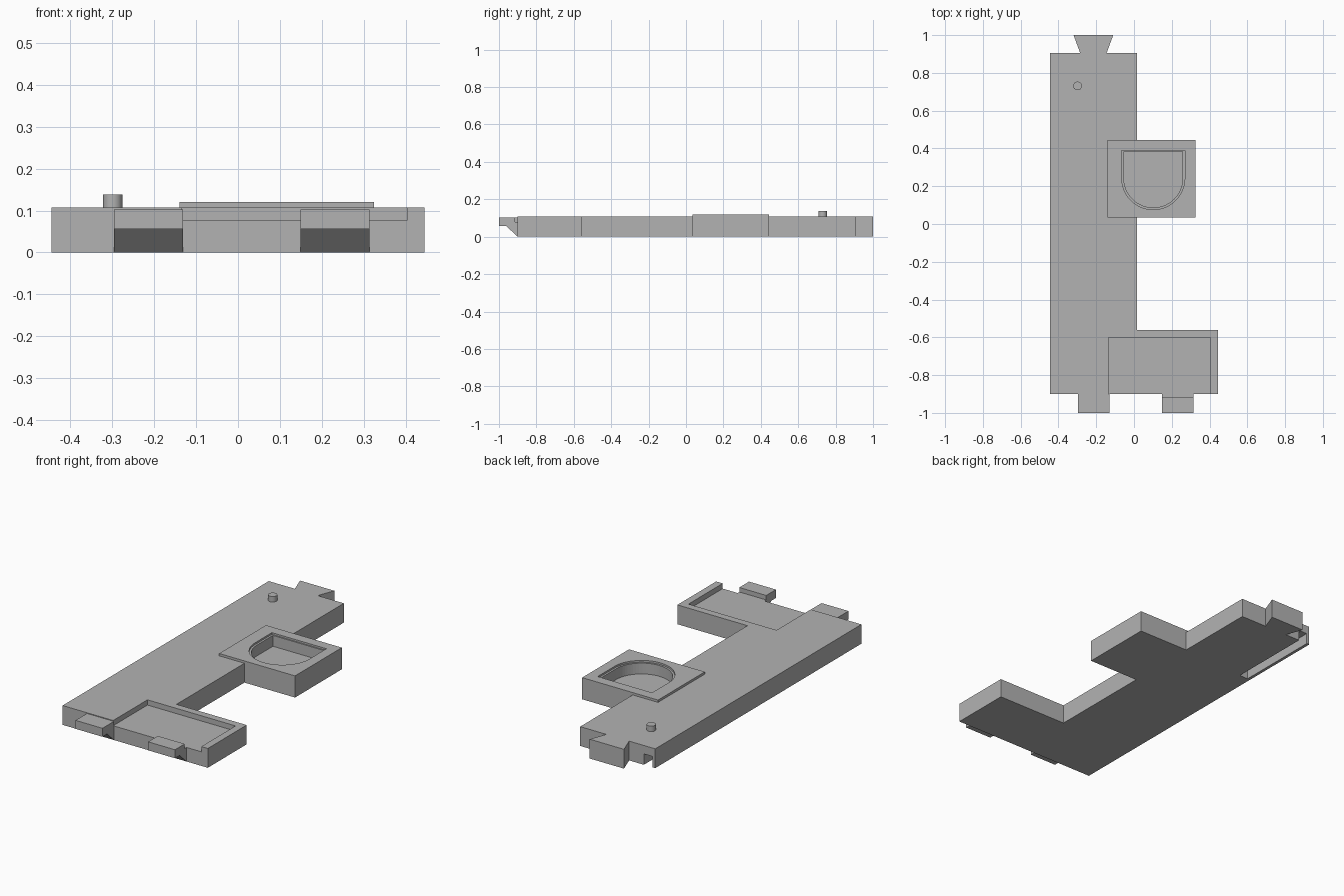
import bpy, bmesh, math
from mathutils import Vector

cube = bpy.data.objects.get("Cube")
if cube:
    bpy.data.objects.remove(cube, do_unlink=True)

grey = bpy.data.materials.new("plain grey")
grey.use_nodes = True
COLOUR = (0.45, 0.45, 0.45, 1)
grey.diffuse_color = COLOUR
grey.node_tree.nodes["Principled BSDF"].inputs["Base Color"].default_value = COLOUR


def prism(name, outline, low, high, axis="z"):
    """Extrude an outline along z, or a (y, z) outline along x."""
    bm = bmesh.new()
    place = (lambda a, b: (a, b, low)) if axis == "z" else (lambda a, b: (low, a, b))
    face = bm.faces.new([bm.verts.new(place(a, b)) for a, b in outline])
    out = bmesh.ops.extrude_face_region(bm, geom=[face])
    step = Vector((0, 0, high - low) if axis == "z" else (high - low, 0, 0))
    moved = [g for g in out["geom"] if isinstance(g, bmesh.types.BMVert)]
    bmesh.ops.translate(bm, vec=step, verts=moved)
    bmesh.ops.recalc_face_normals(bm, faces=bm.faces)
    mesh = bpy.data.meshes.new(name)
    bm.to_mesh(mesh)
    bm.free()
    mesh.materials.append(grey)
    obj = bpy.data.objects.new(name, mesh)
    bpy.context.collection.objects.link(obj)
    return obj


def rect(x0, x1, y0, y1):
    return [(x0, y0), (x1, y0), (x1, y1), (x0, y1)]


def d_shape(cx, cy, radius, top, steps=32):
    arc = [(cx + radius * math.cos(math.pi * (1 + i / steps)),
            cy + radius * math.sin(math.pi * (1 + i / steps))) for i in range(steps + 1)]
    return arc + [(cx + radius, top), (cx - radius, top)]


def cut(target, cutter):
    mod = target.modifiers.new(cutter.name, "BOOLEAN")
    mod.operation = "DIFFERENCE"
    mod.solver = "EXACT"
    mod.object = cutter
    cutter.hide_render = True
    cutter.hide_set(True)
    cutter.display_type = "WIRE"


# Main plate: long arm, foot, side bump and dovetail in one outline
TOP, PAD_TOP = 0.107, 0.12
plate = prism("main_plate", [
    (-0.445, -0.9), (0.445, -0.9), (0.445, -0.56), (0.015, -0.56),
    (0.015, 0.035), (0.325, 0.035), (0.325, 0.445), (0.015, 0.445),
    (0.015, 0.905), (-0.145, 0.905), (-0.11, 1), (-0.32, 1),
    (-0.285, 0.905), (-0.445, 0.905)], 0, TOP)

# Raised pad over the side bump
pad = prism("raised_pad", rect(-0.14, 0.325, 0.035, 0.445), TOP, PAD_TOP)

# D-shaped pocket with a narrow ledge
lip_cutter = prism("pocket_lip_cutter", d_shape(0.102, 0.243, 0.167, 0.39), 0.11, 0.2)
pocket_cutter = prism("pocket_cutter", d_shape(0.102, 0.243, 0.156, 0.383), 0.05, 0.2)
cut(pad, lip_cutter)
for part in (plate, pad):
    cut(part, pocket_cutter)

# Foot recess, open at the front, and the slot under the back end
cut(plate, prism("recess_cutter", rect(-0.135, 0.405, -0.95, -0.6), 0.078, 0.2))
cut(plate, prism("slot_cutter", rect(-0.428, -0.375, 0.42, 0.95), -0.05, 0.06))

# Front tabs with a sloped underside
tab_profile = [(-0.9, 0), (-0.96, 0.056), (-1, 0.056), (-1, 0.103)]
tab_ends = {"right": [(-0.9, 0.103)],
            "left": [(-0.915, 0.103), (-0.915, 0.078), (-0.9, 0.078)]}
for side, x in (("right", -0.296), ("left", 0.149)):
    prism("front_tab_" + side, tab_profile + tab_ends[side], x, x + 0.165, "x")

# Locating pin
bpy.ops.mesh.primitive_cylinder_add(vertices=32, radius=0.023, depth=0.04,
                                    location=(-0.299, 0.731, 0.118))
pin = bpy.context.object
pin.name = "locating_pin"
pin.data.materials.append(grey)
bpy.ops.object.shade_smooth_by_angle()
